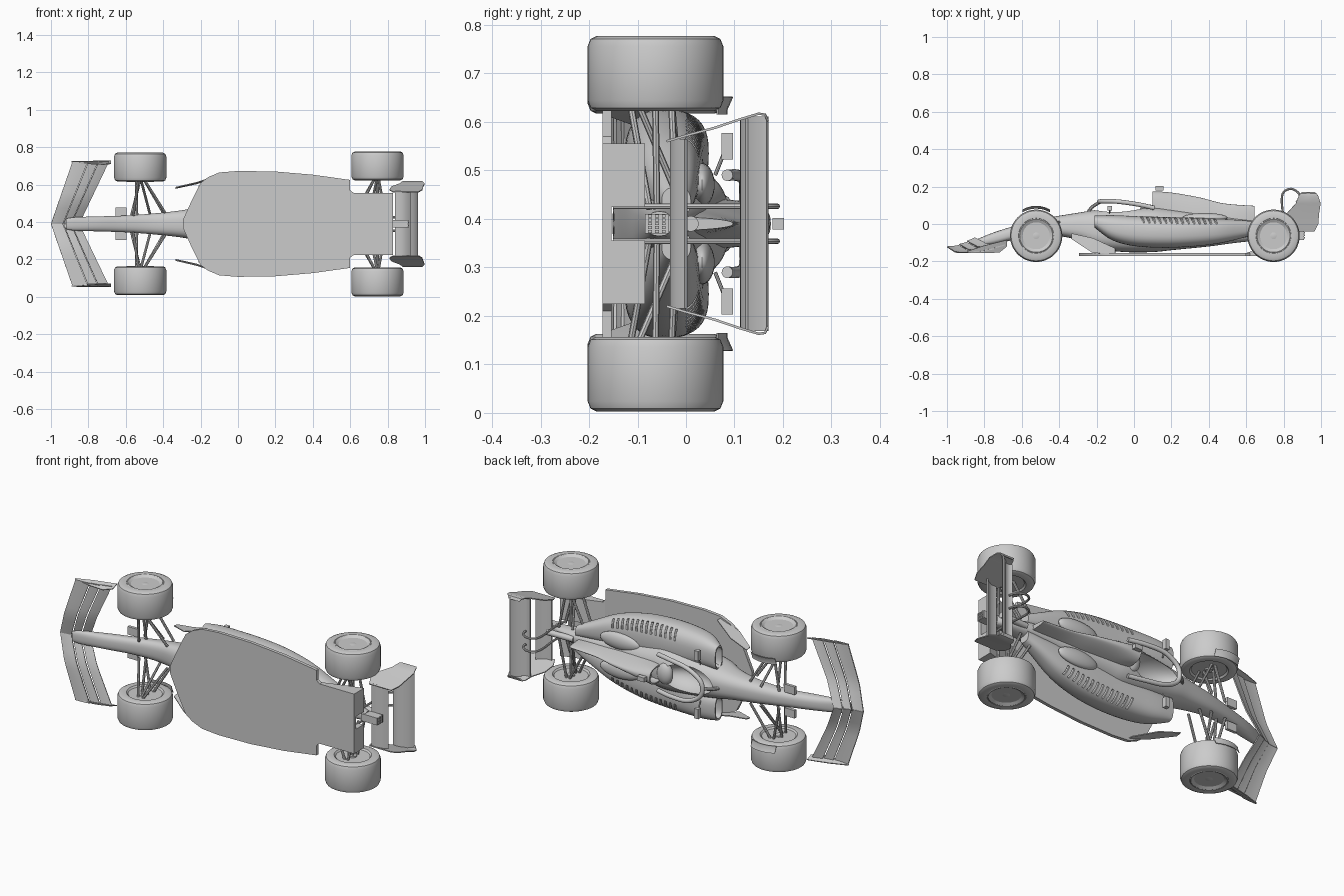
import bpy, bmesh, math
from mathutils import Vector

if "Cube" in bpy.data.objects:
    bpy.data.objects.remove(bpy.data.objects["Cube"])

MID = 0.39  # car lies on its side: length = x, car-up = y, car-width = z
def V(x, w, y): return Vector((x, y, w + MID))
SIDES = ((1, "left"), (-1, "right"))

def add(name, verts, faces, weld=True):
    bm = bmesh.new()
    vs = [bm.verts.new(v) for v in verts]
    for f in faces:
        bm.faces.new([vs[i] for i in f])
    if weld:
        bmesh.ops.remove_doubles(bm, verts=bm.verts, dist=1e-5)
    bmesh.ops.recalc_face_normals(bm, faces=bm.faces)
    me = bpy.data.meshes.new(name)
    bm.to_mesh(me); bm.free()
    ob = bpy.data.objects.new(name, me)
    bpy.context.collection.objects.link(ob)
    return ob

def bake(ob):
    bpy.context.view_layer.update()
    dg = bpy.context.evaluated_depsgraph_get()
    me = bpy.data.meshes.new_from_object(ob.evaluated_get(dg))
    ob.modifiers.clear()
    ob.data = me

def cut(ob, cutters):
    for c in cutters:
        m = ob.modifiers.new("cut", 'BOOLEAN')
        m.operation, m.solver, m.object = 'DIFFERENCE', 'EXACT', c
    bake(ob)
    for c in cutters:
        bpy.data.objects.remove(c)

def section_point(s, a, e=2.6):
    # s = x, centre w, half width, bottom, top, taper toward top
    x, wc, hw, y0, y1, t = s
    p = lambda v: math.copysign(abs(v) ** (2 / e), v)
    u, v = p(math.cos(a)), p(math.sin(a))
    return V(x, wc + hw * u * (1 - t * (v + 1) / 2), (y0 + y1) / 2 + (y1 - y0) / 2 * v)

def loft(name, secs, n=36, steps=5, inlet=0):
    pts = [secs[0]] + list(secs) + [secs[-1]]
    rows = []
    for i in range(1, len(pts) - 2):
        for k in range(steps):
            t = k / steps
            rows.append([0.5 * (2 * b + (c - a) * t + (2 * a - 5 * b + 4 * c - d) * t * t
                         + (3 * b - a - 3 * c + d) * t ** 3)
                         for a, b, c, d in zip(*pts[i - 1:i + 3])])
    rows.append(secs[-1])
    rings = [[section_point(s, 2 * math.pi * j / n) for j in range(n)] for s in rows]
    if inlet:  # hollow front opening
        c = sum(rings[0], Vector()) / n
        lip = [c + (v - c) * 0.85 for v in rings[0]]
        rings = [[v + Vector((inlet, 0, 0)) for v in lip], lip] + rings
    return skin(name, rings)

def skin(name, rings):
    n, m = len(rings[0]), len(rings)
    faces = [(i * n + j, i * n + (j + 1) % n, (i + 1) * n + (j + 1) % n, (i + 1) * n + j)
             for i in range(m - 1) for j in range(n)]
    faces += [tuple(range(n)), tuple(range((m - 1) * n, m * n))]
    return add(name, [v for r in rings for v in r], faces)

def sheet(name, rows, thick):
    n = len(rows[0])
    faces = [(i * n + j, i * n + j + 1, (i + 1) * n + j + 1, (i + 1) * n + j)
             for i in range(len(rows) - 1) for j in range(n - 1)]
    ob = add(name, [V(*p) for r in rows for p in r], faces)
    m = ob.modifiers.new("thick", 'SOLIDIFY')
    m.thickness, m.offset = thick, 0
    bake(ob)
    return ob

def prism(name, pts, off):
    a = [V(*p) for p in pts]
    return skin(name, [a, [v + Vector(off) for v in a]])

def box(name, x, w, y, dx, dw, dy):
    return prism(name, [(x + i * dx, w + j * dw, y - dy) for i, j in ((-1, -1), (1, -1), (1, 1), (-1, 1))],
                 (0, 2 * dy, 0))

def tube(name, pts, r, n=10, smooth=False):
    p = [V(*q) for q in pts]
    if smooth:  # Catmull-Rom resampling
        e = [p[0]] + p + [p[-1]]
        p = [0.5 * (2 * e[i] + (e[i + 1] - e[i - 1]) * t + (2 * e[i - 1] - 5 * e[i] + 4 * e[i + 1] - e[i + 2]) * t * t
             + (3 * e[i] - e[i - 1] - 3 * e[i + 1] + e[i + 2]) * t ** 3)
             for i in range(1, len(e) - 2) for t in (0, .2, .4, .6, .8)] + [p[-1]]
    rings, q = [], None
    for i, c in enumerate(p):
        d = (p[min(i + 1, len(p) - 1)] - p[max(i - 1, 0)]).normalized()
        if q is None:
            q = d.orthogonal().normalized()
        q = (q - d * q.dot(d)).normalized()
        b = d.cross(q)
        rings.append([c + r * (q * math.cos(2 * math.pi * k / n) + b * math.sin(2 * math.pi * k / n)) for k in range(n)])
    return skin(name, rings)

def ellipsoid(name, c, r):
    bm = bmesh.new()
    bmesh.ops.create_uvsphere(bm, u_segments=32, v_segments=16, radius=1)
    vs = [V(c[0] + v.co.x * r[0], c[1] + v.co.y * r[1], c[2] + v.co.z * r[2]) for v in bm.verts]
    fs = [[v.index for v in f.verts] for f in bm.faces]
    bm.free()
    return add(name, vs, fs)

def lathe(name, x, w, y, s, prof, n=48):
    return skin(name, [[V(x + r * math.cos(2 * math.pi * j / n), w + s * d, y + r * math.sin(2 * math.pi * j / n))
                        for j in range(n)] for r, d in prof])

# Nose, cockpit tub and gearbox in one long body, with the cockpit cut out
tub = loft("tub_and_nose", [
    (-.92, 0, .028, -.135, -.115, 0), (-.87, 0, .036, -.13, -.095, 0), (-.75, 0, .042, -.11, -.045, .1),
    (-.6, 0, .048, -.075, 0, .15), (-.45, 0, .06, -.06, .035, .15), (-.3, 0, .078, -.085, .06, .15),
    (-.2, 0, .10, -.13, .075, .15), (-.05, 0, .125, -.15, .085, .15), (.1, 0, .135, -.15, .09, .15),
    (.2, 0, .13, -.14, .08, .25), (.4, 0, .1, -.12, .05, .3), (.55, 0, .065, -.1, .03, .3),
    (.75, 0, .035, -.08, 0, .2), (.83, 0, .025, -.08, -.03, 0)])
cut(tub, [ellipsoid("cockpit_cutter", (-.06, 0, .095), (.155, .075, .11))])
ellipsoid("headrest", (.075, 0, .075), (.045, .06, .03))

# Engine cover with air intake, camera pod
loft("engine_cover", [(.1, 0, .052, .06, .175, .2), (.2, 0, .065, -.02, .168, .55), (.35, 0, .055, -.02, .142, .7),
                      (.48, 0, .04, -.03, .11, .75), (.645, 0, .016, -.03, .097, .5)], inlet=.05)
box("camera_pod", .137, 0, .19, .022, .012, .012)

# Flat floor, diffuser, crash structure
half = [(-.295, .02), (-.25, .12), (-.2, .22), (-.16, .25), (-.1, .275), (0, .283), (.2, .28), (.4, .263),
        (.6, .235), (.6, .18), (.62, .165), (.83, .165)]
prism("floor", [(x, w, -.172) for x, w in half] + [(x, -w, -.172) for x, w in half[::-1]], (0, .018, 0))
for s, side in SIDES:
    prism(side + "_diffuser", [(.6, s * .035, -.155), (.83, s * .035, -.155), (.83, s * .035, -.085), (.74, s * .035, -.11)],
          (0, 0, s * .13))
box("crash_structure", .86, 0, -.06, .05, .02, .025)
for i in range(3):
    for j in range(5):
        box("rain_light", .911, (j - 2) * .008, -.06 + (i - 1) * .014, .003, .003, .004)
tube("exhaust", [(.68, 0, .005), (.84, 0, .01)], .016, 20)

# Halo
tube("halo_pillar", [(-.25, 0, .055), (-.225, 0, .09), (-.18, 0, .118)], .009, smooth=True)
tube("halo_ring", [(.11, -.1, .085), (.02, -.1, .105), (-.09, -.09, .12), (-.165, -.05, .121), (-.185, 0, .12),
                   (-.165, .05, .121), (-.09, .09, .12), (.02, .1, .105), (.11, .1, .085)], .012, 12, True)

pod = [(-.21, .14, .065, -.02, .045, 0), (-.12, .145, .082, -.085, .047, 0), (0, .137, .098, -.118, .043, 0),
       (.15, .13, .105, -.127, .038, 0), (.3, .12, .1, -.122, .034, 0), (.45, .1, .082, -.105, .028, 0),
       (.58, .07, .05, -.075, .02, 0), (.67, .045, .03, -.05, .01, 0)]
def pod_at(x, s):
    for a, b in zip(pod, pod[1:]):
        if a[0] <= x <= b[0]:
            t = (x - a[0]) / (b[0] - a[0])
            q = [i + (j - i) * t for i, j in zip(a, b)]
            return [q[0], s * q[1], s * q[2]] + q[3:]

for s, side in SIDES:
    # Sidepods with cooling slots
    sp = loft(side + "_sidepod", [(a, s * b, s * c, d, e, f) for a, b, c, d, e, f in pod], inlet=.06)
    slots = []
    for i in range(14):
        x = .04 + i * .03
        ps = [section_point(pod_at(x + k * .003, s), math.radians(72 - 11 * k)) for k in range(5)]
        slots.append(tube("slot_cutter", [(p.x, p.z - MID, p.y) for p in ps], .0065, 6))
    cut(sp, slots)
    ellipsoid(side + "_cover_bulge", (.38, s * .08, .033), (.12, .045, .026))
    # Mirrors
    box(side + "_mirror", -.13, s * .16, .085, .012, .027, .012)
    tube(side + "_mirror_stalk", [(-.13, s * .1, .06), (-.13, s * .15, .08)], .004, 8)
    # Floor fences
    sheet(side + "_floor_fence", [[(-.335, s * .19, -.05), (-.335, s * .195, -.08)],
          [(-.22, s * .215, -.075), (-.22, s * .222, -.155)], [(-.1, s * .262, -.13), (-.1, s * .262, -.16)]], .005)
    # Front wing: three stacked elements and an end plate
    for k, (f0, f1) in enumerate(((0, .42), (.44, .7), (.72, 1))):
        rows = []
        for i in range(9):
            t = i / 8
            xl, xt = -1 + .115 * t, -.85 + .16 * t
            yl = -.122 - .03 * min(1, t * 2.5)
            rise = .038 - .008 * t
            rows.append([(xl + (xt - xl) * f, s * .333 * t, yl + rise * f * f + .005 * k)
                         for f in [f0 + (f1 - f0) * j / 4 for j in range(5)]])
        sheet(side + "_front_wing_element", rows, .006)
    sheet(side + "_front_end_plate", [[(-.89, s * .332, -.152), (-.89, s * .333, -.145)],
          [(-.8, s * .322, -.155), (-.8, s * .335, -.115)], [(-.72, s * .318, -.152), (-.72, s * .336, -.095)],
          [(-.68, s * .322, -.12), (-.68, s * .336, -.085)]], .005)
    box(side + "_nose_pod", -.625, s * .065, -.02, .03, .022, .008)
    # Rear wing end plate and swan neck
    ep = [(-.04, .17, .83, .965), (0, .182, .81, .985), (.06, .198, .82, .99), (.11, .215, .865, .998),
          (.15, .227, .88, .985), (.163, .225, .89, .975), (.169, .212, .9, .965)]
    sheet(side + "_rear_end_plate", [[(a, s * w, y), ((a + b) / 2, s * w, y), (b, s * w, y)] for y, w, a, b in ep], .005)
    tube(side + "_swan_neck", [(.79, s * .036, -.15), (.8, s * .036, 0), (.79, s * .036, .12), (.80, s * .036, .17),
                               (.84, s * .036, .188), (.88, s * .036, .165), (.89, s * .036, .13)], .006, 8, True)

    # Wheels: tyre, rim, spokes, hub
    for axle, x, w in (("front", -.523, .304), ("rear", .746, .31)):
        y, nm = -.063, side + "_" + axle
        lathe(nm + "_tyre", x, s * w, y, s, [(.086, -.068), (.094, -.076), (.122, -.077), (.134, -.071), (.14, -.056),
              (.14, .056), (.134, .071), (.122, .077), (.094, .076), (.086, .068)])
        lathe(nm + "_rim", x, s * w, y, s, [(.02, -.05), (.075, -.05), (.092, -.07), (.094, .074), (.088, .077),
              (.072, .068), (.068, .03), (.02, .03)])
        lathe(nm + "_hub", x, s * w, y, s, [(.02, -.075), (.024, .04), (.018, .068), (.008, .07)], 24)
        for k in range(10):
            for d in (-.1, .1):
                a = 2 * math.pi * k / 10
                tube(nm + "_spoke", [(x + .018 * math.cos(a), s * (w + .055), y + .018 * math.sin(a)),
                     (x + .074 * math.cos(a + d), s * (w + .06), y + .074 * math.sin(a + d))], .0038, 6)
    # Wheel deflector over each front tyre
    arc = [math.radians(60 + 10 * k) for k in range(7)]
    sheet(side + "_wheel_deflector", [[(-.523 + .147 * math.cos(a), s * q, -.063 + .147 * math.sin(a) + (.012 if q > .25 else 0))
          for a in arc] for q in (.225, .235, .262)], .003)

    # Suspension arms: inner end, outer end
    for a, b in (((-.57, .045, .0), (-.52, .25, -.02)), ((-.4, .06, .01), (-.51, .25, -.02)),
                 ((-.56, .045, -.065), (-.53, .25, -.115)), ((-.39, .06, -.06), (-.51, .25, -.115)),
                 ((-.47, .05, .02), (-.52, .24, -.1)), ((-.54, .045, -.03), (-.545, .25, -.06)),
                 ((.62, .05, -.01), (.735, .25, -.03)), ((.79, .03, -.02), (.75, .25, -.03)),
                 ((.63, .05, -.08), (.735, .25, -.115)), ((.79, .03, -.075), (.75, .25, -.115)),
                 ((.7, .04, -.01), (.745, .25, -.1)), ((.746, .02, -.06), (.746, .25, -.063))):
        tube(side + "_suspension_arm", [(a[0], s * a[1], a[2]), (b[0], s * b[1], b[2])], .007, 8)

# Rear wing planes and beam wing
def plane(name, span, prof):
    sheet(name, [[(x, w * span, y) for x, y in prof] for w in (-1, 1)], .007)
plane("rear_main_plane", .217, [(.865, .122), (.88, .115), (.9, .116), (.92, .126)])
plane("rear_flap", .221, [(.915, .129), (.935, .14), (.952, .156), (.96, .168)])
plane("beam_wing", .175, [(.84, -.03), (.87, -.03), (.9, -.018), (.92, 0)])

# Smooth shading with crisp edges
bpy.ops.object.select_all(action='SELECT')
bpy.context.view_layer.objects.active = tub
bpy.ops.object.shade_smooth_by_angle(angle=math.radians(35))
